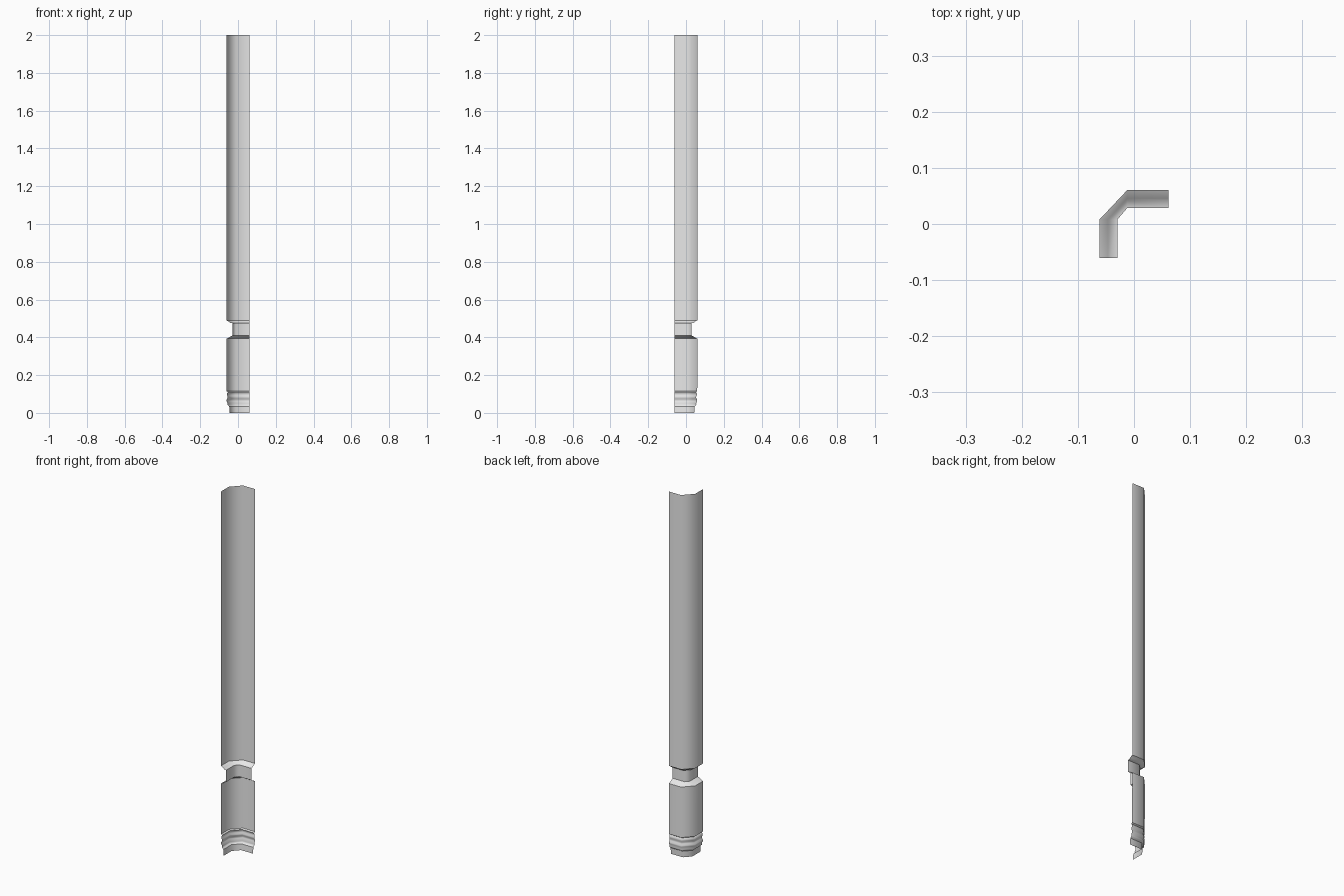
import bpy
import bmesh
from math import radians

cube = bpy.data.objects.get("Cube")
if cube:
    bpy.data.objects.remove(cube, do_unlink=True)

HALF_X, HALF_Y = 0.0615, 0.0605   # outer half sizes of the corner panel
CORNER_X, CORNER_Y = -0.012, 0.008  # where the chamfer meets each wall

grey = bpy.data.materials.new("plain_grey")
grey.use_nodes = True
colour = (0.8, 0.8, 0.8, 1)
grey.diffuse_color = colour
grey.node_tree.nodes["Principled BSDF"].inputs["Base Color"].default_value = colour


def corner_path(inset):
    """Chamfered L-shaped plan, its walls moved inwards by inset."""
    x, y = -HALF_X + inset, HALF_Y - inset
    return [(x, -HALF_Y), (x, CORNER_Y), (CORNER_X, y), (HALF_X, y)]


def corner_sheet(name, profile, faces_inward=True):
    """Sweep an (inset, height) profile, listed from the top, round the corner."""
    bm = bmesh.new()
    rows = [[bm.verts.new((x, y, z)) for x, y in corner_path(inset)]
            for inset, z in profile]
    for upper, lower in zip(rows, rows[1:]):
        for i in range(len(upper) - 1):
            quad = [upper[i], upper[i + 1], lower[i + 1], lower[i]]
            bm.faces.new(quad if faces_inward else quad[::-1])
    mesh = bpy.data.meshes.new(name)
    bm.to_mesh(mesh)
    bm.free()
    mesh.materials.append(grey)
    obj = bpy.data.objects.new(name, mesh)
    bpy.context.collection.objects.link(obj)
    bpy.ops.object.select_all(action='DESELECT')
    obj.select_set(True)
    bpy.context.view_layer.objects.active = obj
    bpy.ops.object.shade_smooth_by_angle(angle=radians(50))
    return obj


# Tall upper panel
corner_sheet("upper_panel", [(0, 2), (0, 0.49)])

# Recessed neck with its flared top and lower ledge
corner_sheet("neck_flare", [(0, 0.49), (0.015, 0.482), (0.019, 0.477), (0.032, 0.475)])
corner_sheet("neck", [(0.032, 0.475), (0.032, 0.41)])
corner_sheet("neck_ledge", [(0.032, 0.41), (0.022, 0.405), (0.015, 0.40), (0, 0.393)], False)

# Lower block, facing outwards
corner_sheet("lower_block", [(0, 0.393), (0.001, 0.115)], False)

# Rounded rings above the foot
corner_sheet("foot_rings", [
    (0.001, 0.115), (0.008, 0.11), (0.003, 0.102), (0.003, 0.094), (0.007, 0.086),
    (0.006, 0.078), (0.001, 0.07), (0.001, 0.062), (0.007, 0.052),
    (0.005, 0.046), (0.008, 0.04), (0.015, 0.034)])

# Plain foot
corner_sheet("foot", [(0.015, 0.034), (0.017, 0)])
